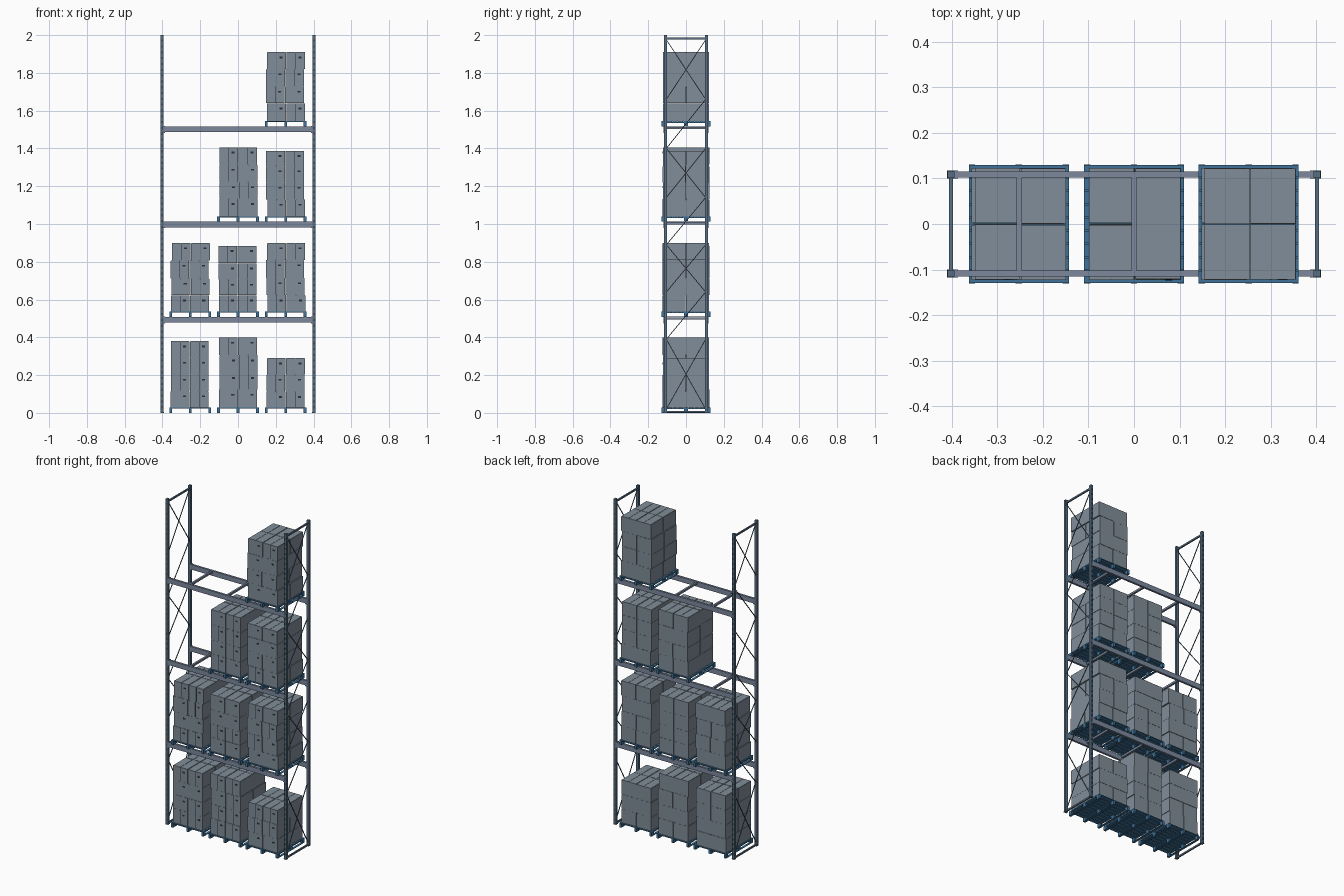
import bpy, bmesh, random
from mathutils import Matrix, Vector

if "Cube" in bpy.data.objects:
    bpy.data.objects.remove(bpy.data.objects["Cube"])

random.seed(4)


def material(name, rgb):
    m = bpy.data.materials.new(name)
    m.diffuse_color = (*rgb, 1)
    m.use_nodes = True
    m.node_tree.nodes["Principled BSDF"].inputs["Base Color"].default_value = m.diffuse_color
    return m


STEEL = material("dark_steel_blue", (0.10, 0.16, 0.23))
BEAM = material("beam_blue_grey", (0.20, 0.25, 0.34))
BLUE = material("pallet_blue", (0.05, 0.17, 0.32))
DARK = material("dark_mark", (0.02, 0.03, 0.04))
CARD = material("carton_grey", (0.22, 0.27, 0.32))


def block(bm, c, s, rot=None, mat=0):
    """Box with centre c and size s, optionally rotated."""
    m = Matrix.Translation(c) @ (rot or Matrix()) @ Matrix.Diagonal((*s, 1))
    res = bmesh.ops.create_cube(bm, size=1, matrix=m)
    for f in {f for v in res["verts"] for f in v.link_faces}:
        f.material_index = mat


def rod(bm, a, b, w):
    """Thin square bar from a to b."""
    a, b = Vector(a), Vector(b)
    d = b - a
    block(bm, (a + b) / 2, (w, w, d.length), d.to_track_quat('Z', 'Y').to_matrix().to_4x4())


def finish(bm, name, *mats):
    me = bpy.data.meshes.new(name)
    bm.to_mesh(me)
    bm.free()
    for m in mats:
        me.materials.append(m)
    ob = bpy.data.objects.new(name, me)
    bpy.context.collection.objects.link(ob)
    return ob


UX, UY = 0.402, 0.109
BEAM_TOPS = (0.508, 1.012, 1.516)

# Uprights with foot plates and rows of slots
for sx, side in ((-1, "left"), (1, "right")):
    for sy, end in ((-1, "front"), (1, "back")):
        bm = bmesh.new()
        block(bm, (sx * UX, sy * UY, 1.0), (0.016, 0.015, 2.0))
        block(bm, (sx * UX, sy * UY, 0.002), (0.018, 0.018, 0.004))
        for i in range(64):
            block(bm, (sx * UX, sy * (UY + 0.0075), 0.03 + i * 0.0308),
                  (0.005, 0.001, 0.011), mat=1)
        finish(bm, f"upright_{side}_{end}", STEEL, DARK)

    # End frame bracing: crossed panels alternating with single diagonals
    bm = bmesh.new()
    x = sx * UX
    for z in (0.006, 1.982):
        block(bm, (x, 0, z), (0.008, 2 * UY, 0.010))
    levels = (0.02, 0.39, 0.64, 0.89, 1.14, 1.40, 1.66, 1.975)
    for i, (z0, z1) in enumerate(zip(levels, levels[1:])):
        rod(bm, (x - 0.002, -0.104, z0), (x - 0.002, 0.104, z1), 0.004)
        if i % 2 == 0:
            rod(bm, (x + 0.002, 0.104, z0), (x + 0.002, -0.104, z1), 0.004)
    finish(bm, f"end_bracing_{side}", STEEL)

# Load beams, end connectors and cross ties
for n, top in enumerate(BEAM_TOPS, 1):
    bm = bmesh.new()
    for sy in (-1, 1):
        block(bm, (0, sy * UY, top - 0.015), (0.788, 0.013, 0.030))
        for sx in (-1, 1):
            block(bm, (sx * 0.391, sy * UY, top - 0.016), (0.008, 0.018, 0.036))
    for x in (-0.252, 0, 0.252):
        block(bm, (x, 0, top - 0.008), (0.012, 2 * UY - 0.012, 0.012))
    finish(bm, f"shelf_beams_{n}", BEAM)


def pallet(name, cx, z):
    bm = bmesh.new()
    for i in range(9):  # deck boards
        block(bm, (cx, -0.117 + i * 0.02925, z + 0.0255), (0.22, 0.026, 0.005))
    for dx in (-0.103, 0, 0.103):
        block(bm, (cx + dx, 0, z + 0.0215), (0.014, 0.262, 0.003))
        block(bm, (cx + dx, 0, z + 0.0015), (0.014, 0.262, 0.003))
        for y in (-0.12, 0, 0.12):
            block(bm, (cx + dx, y, z + 0.0115), (0.014, 0.022, 0.017))
    finish(bm, name, BLUE)


def cartons(name, cx, z, top, tiers):
    bm = bmesh.new()
    raw = [random.uniform(0.94, 1.06) for _ in range(tiers)]
    k = (top - z) / sum(raw)
    for h in (r * k for r in raw):
        shift = random.uniform(-0.004, 0.004)
        for sx in (-1, 1):
            for sy in (-1, 1):
                x = cx + sx * 0.0508 + shift
                y = sy * 0.0618 + random.uniform(-0.001, 0.001)
                block(bm, (x, y, z + (h - 0.002) / 2), (0.099, 0.121, h - 0.002))
                for f in (-1, 1):  # closing flaps
                    block(bm, (x + f * 0.0246, y, z + h - 0.0015), (0.047, 0.120, 0.002))
                if sy < 0:  # hand hole and front seam
                    block(bm, (x + 0.023, y - 0.0605, z + h - 0.028),
                          (0.016, 0.001, 0.009), mat=1)
                    block(bm, (x, y - 0.0605, z + h / 2), (0.0015, 0.0006, h - 0.004), mat=1)
        z += h
    finish(bm, name, CARD, DARK)


# Loads: (floor height, {column: (stack top, tiers)})
X = {"left": -0.253, "middle": 0.0, "right": 0.252}
loads = (
    (0.0, {"left": (0.38, 4), "middle": (0.40, 4), "right": (0.29, 3)}),
    (BEAM_TOPS[0], {"left": (0.90, 4), "middle": (0.885, 4), "right": (0.90, 4)}),
    (BEAM_TOPS[1], {"middle": (1.406, 4), "right": (1.388, 4)}),
    (BEAM_TOPS[2], {"right": (1.91, 4)}),
)
for n, (z, row) in enumerate(loads):
    for col, (top, tiers) in row.items():
        pallet(f"pallet_{n}_{col}", X[col], z)
        cartons(f"carton_stack_{n}_{col}", X[col], z + 0.028, top, tiers)
